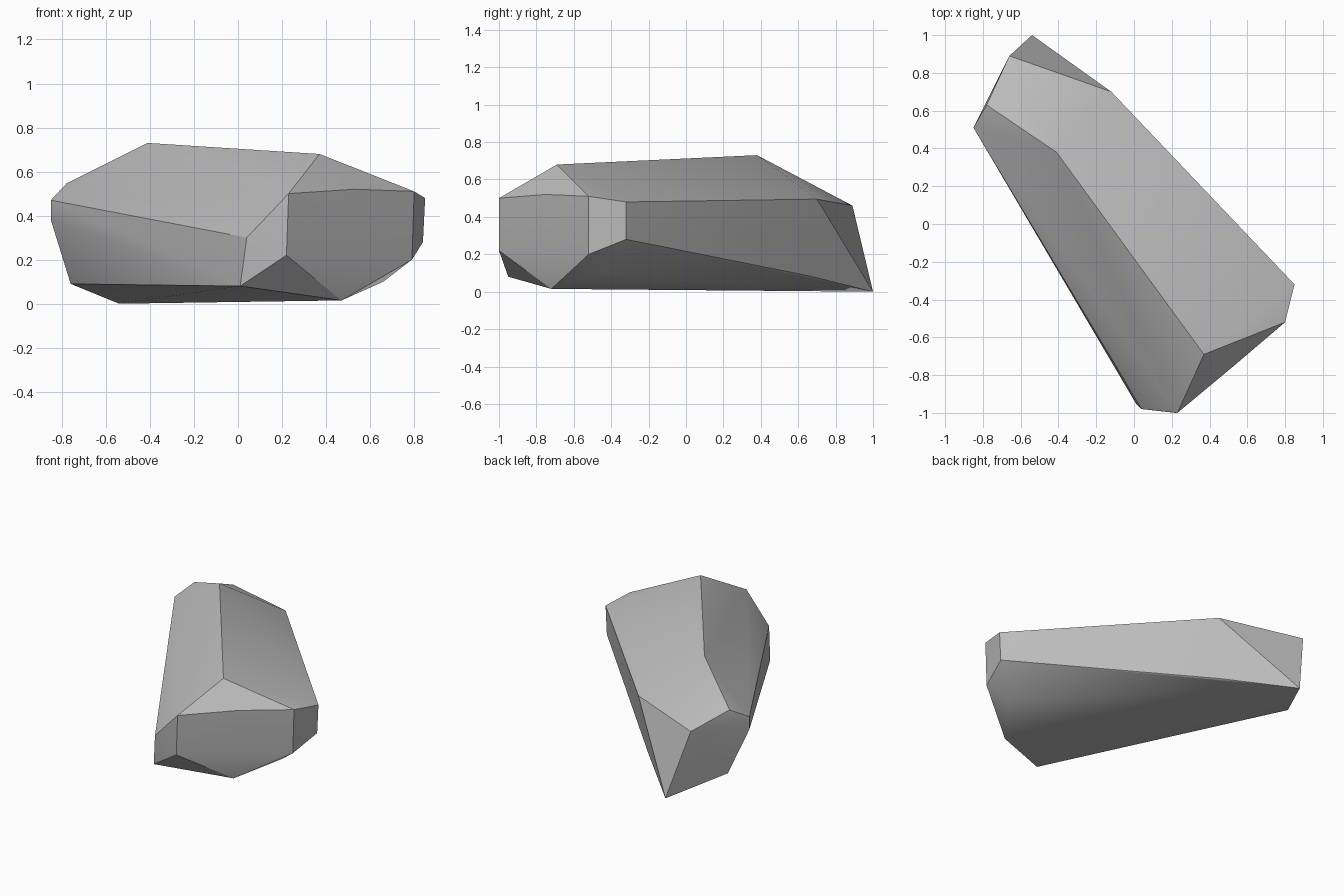
import bpy
import bmesh
import math
from mathutils import Vector

# Remove the default object
default_cube = bpy.data.objects.get("Cube")
if default_cube is not None:
    bpy.data.objects.remove(default_cube, do_unlink=True)


def flat_material(name, colour):
    material = bpy.data.materials.new(name)
    material.use_nodes = True
    material.diffuse_color = colour
    shader = next(n for n in material.node_tree.nodes if n.type == 'BSDF_PRINCIPLED')
    shader.inputs["Base Color"].default_value = colour
    shader.inputs["Roughness"].default_value = 0.9
    return material


# Corners of the boulder, grouped by the area they bound
ridge = [(-.41, .38, .73), (.37, -.69, .68)]
front_end = [(.23, -1, .5), (.53, -.75, .52), (.8, -.52, .51),
             (.79, -.52, .2), (.22, -1, .22)]
left_shoulder = [(.85, -.32, .48), (.84, -.32, .28), (.66, -.455, .1)]
right_shoulder = [(.04, -.98, .3), (.01, -.95, .08)]
back_end = [(-.85, .51, .47), (-.85, .51, .38), (-.78, .63, .545),
            (-.66, .89, .46), (-.12, .7, .495), (-.167, .657, .085)]
base = [(-.76, .62, .09), (-.54, 1, 0), (.47, -.72, .015)]


def chiselled_rock(name, corner_groups, material):
    """Wrap a closed faceted surface around the given corners."""
    bm = bmesh.new()
    for group in corner_groups:
        for corner in group:
            bm.verts.new(Vector(corner))
    hull = bmesh.ops.convex_hull(bm, input=bm.verts[:])
    unused = [v for v in bm.verts if not v.link_faces]
    bmesh.ops.delete(bm, geom=unused, context='VERTS')
    bmesh.ops.recalc_face_normals(bm, faces=bm.faces[:])
    mesh = bpy.data.meshes.new(name)
    bm.to_mesh(mesh)
    bm.free()
    mesh.materials.append(material)
    rock = bpy.data.objects.new(name, mesh)
    bpy.context.collection.objects.link(rock)
    return rock


# Boulder
stone_grey = flat_material("stone_grey", (.5, .5, .5, 1))
boulder = chiselled_rock(
    "boulder",
    [ridge, front_end, left_shoulder, right_shoulder, back_end, base],
    stone_grey)

# Soften shallow facets, keep the chiselled edges sharp
bpy.ops.object.select_all(action='DESELECT')
boulder.select_set(True)
bpy.context.view_layer.objects.active = boulder
bpy.ops.object.shade_smooth_by_angle(angle=math.radians(30))
